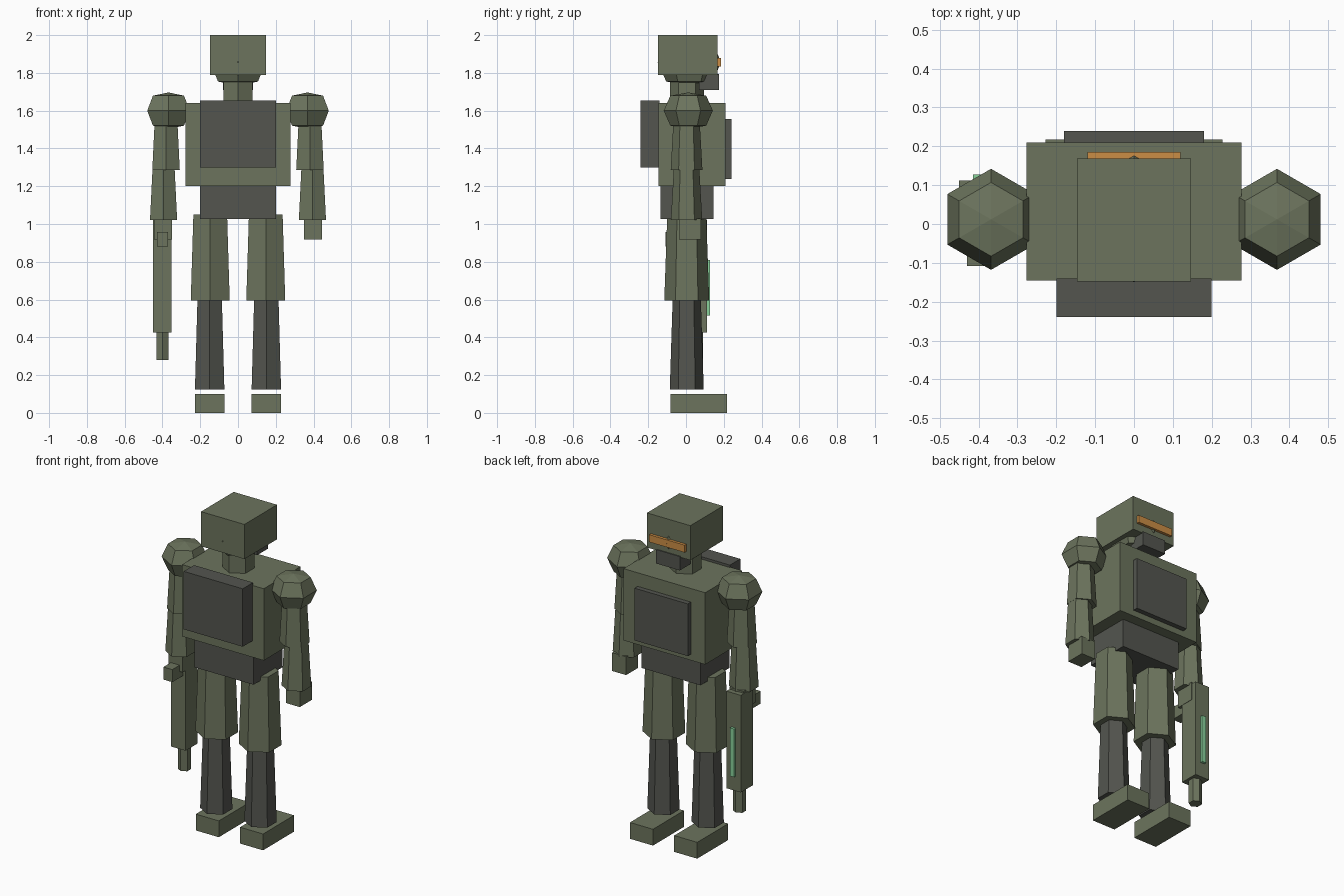
import bpy
import math

cube = bpy.data.objects.get("Cube")
if cube:
    bpy.data.objects.remove(cube, do_unlink=True)


def material(name, color):
    mat = bpy.data.materials.new(name)
    mat.use_nodes = True
    mat.diffuse_color = (*color, 1)
    mat.node_tree.nodes["Principled BSDF"].inputs["Base Color"].default_value = (*color, 1)
    return mat


olive = material("olive armour", (0.15, 0.175, 0.11))
dark = material("dark grey metal", (0.087, 0.091, 0.078))
orange = material("orange visor", (0.6, 0.27, 0.06))
green = material("glowing green", (0.25, 0.65, 0.33))


def make(name, verts, faces, mat):
    mesh = bpy.data.meshes.new(name)
    mesh.from_pydata(verts, [], faces)
    mesh.materials.append(mat)
    obj = bpy.data.objects.new(name, mesh)
    bpy.context.collection.objects.link(obj)
    return obj


def box(name, xs, ys, zs, mat):
    """Box from its lower and upper limit on each axis."""
    verts = [(x, y, z) for z in zs for x, y in
             ((xs[0], ys[0]), (xs[1], ys[0]), (xs[1], ys[1]), (xs[0], ys[1]))]
    faces = [(3, 2, 1, 0), (4, 5, 6, 7)]
    faces += [(i, (i + 1) % 4, (i + 1) % 4 + 4, i + 4) for i in range(4)]
    return make(name, verts, faces, mat)


def hex_lathe(name, x, y, profile, mat):
    """Six-sided column with corners toward +y and -y; profile runs upward as (radius, z)."""
    verts, faces = [], []
    for r, z in profile:
        for i in range(6):
            a = math.radians(90 + 60 * i)
            verts.append((x + r * math.cos(a), y + r * math.sin(a), z))
    for k in range(len(profile) - 1):
        for i in range(6):
            j = (i + 1) % 6
            faces.append((6 * k + i, 6 * k + j, 6 * k + 6 + j, 6 * k + 6 + i))
    top = 6 * (len(profile) - 1)
    faces += [tuple(range(5, -1, -1)), tuple(range(top, top + 6))]
    return make(name, verts, faces, mat)


def ball(name, x, y, z, r, mat):
    """Flattened faceted ball."""
    rings = ((0.01, -0.74), (0.73, -0.61), (1, 0), (0.73, 0.61), (0.01, 0.74))
    return hex_lathe(name, x, y, [(r * a, z + r * h) for a, h in rings], mat)


# Head
box("helmet", (-0.147, 0.147), (-0.148, 0.168), (1.788, 2), olive)
ball("skull", 0, 0.018, 1.857, 0.168, olive)
box("visor", (-0.12, 0.12), (0.15, 0.185), (1.835, 1.88), orange)
box("jaw", (-0.08, 0.08), (0.07, 0.174), (1.71, 1.795), dark)
hex_lathe("neck", 0, 0.005, [(0.09, 1.6), (0.09, 1.76)], olive)

# Body
box("torso", (-0.277, 0.277), (-0.146, 0.21), (1.2, 1.64), olive)
box("backpack", (-0.2, 0.2), (-0.24, -0.14), (1.3, 1.655), dark)
box("chest_plate", (-0.18, 0.18), (0.2, 0.24), (1.237, 1.557), dark)
box("waist", (-0.2, 0.2), (-0.135, 0.145), (1.027, 1.205), dark)

# Arms and legs
for side, s in (("left", 1), ("right", -1)):
    ball(side + "_shoulder", s * 0.368, 0.012, 1.6, 0.13, olive)
    hex_lathe(side + "_upper_arm", s * 0.381, 0.003, [(0.084, 1.285), (0.068, 1.57)], olive)
    hex_lathe(side + "_forearm", s * 0.394, 0.003, [(0.083, 1.02), (0.066, 1.32)], olive)
    box(side + "_hand", sorted((s * 0.35, s * 0.445)), (-0.037, 0.08), (0.918, 1.03), olive)
    hex_lathe(side + "_thigh", s * 0.147, 0.004, [(0.119, 0.595), (0.103, 1.05)], olive)
    hex_lathe(side + "_shin", s * 0.15, 0.004, [(0.09, 0.123), (0.074, 0.62)], dark)
    box(side + "_foot", sorted((s * 0.072, s * 0.228)), (-0.083, 0.217), (0, 0.1), olive)

# Hand-held weapon
box("weapon_body", (-0.45, -0.352), (-0.005, 0.112), (0.425, 1.02), olive)
box("weapon_grip", (-0.43, -0.37), (-0.108, 0), (0.88, 0.957), olive)
hex_lathe("weapon_barrel", -0.4, 0.053, [(0.037, 0.28), (0.037, 0.45)], olive)
box("weapon_light", (-0.415, -0.387), (0.1, 0.128), (0.515, 0.81), green)
